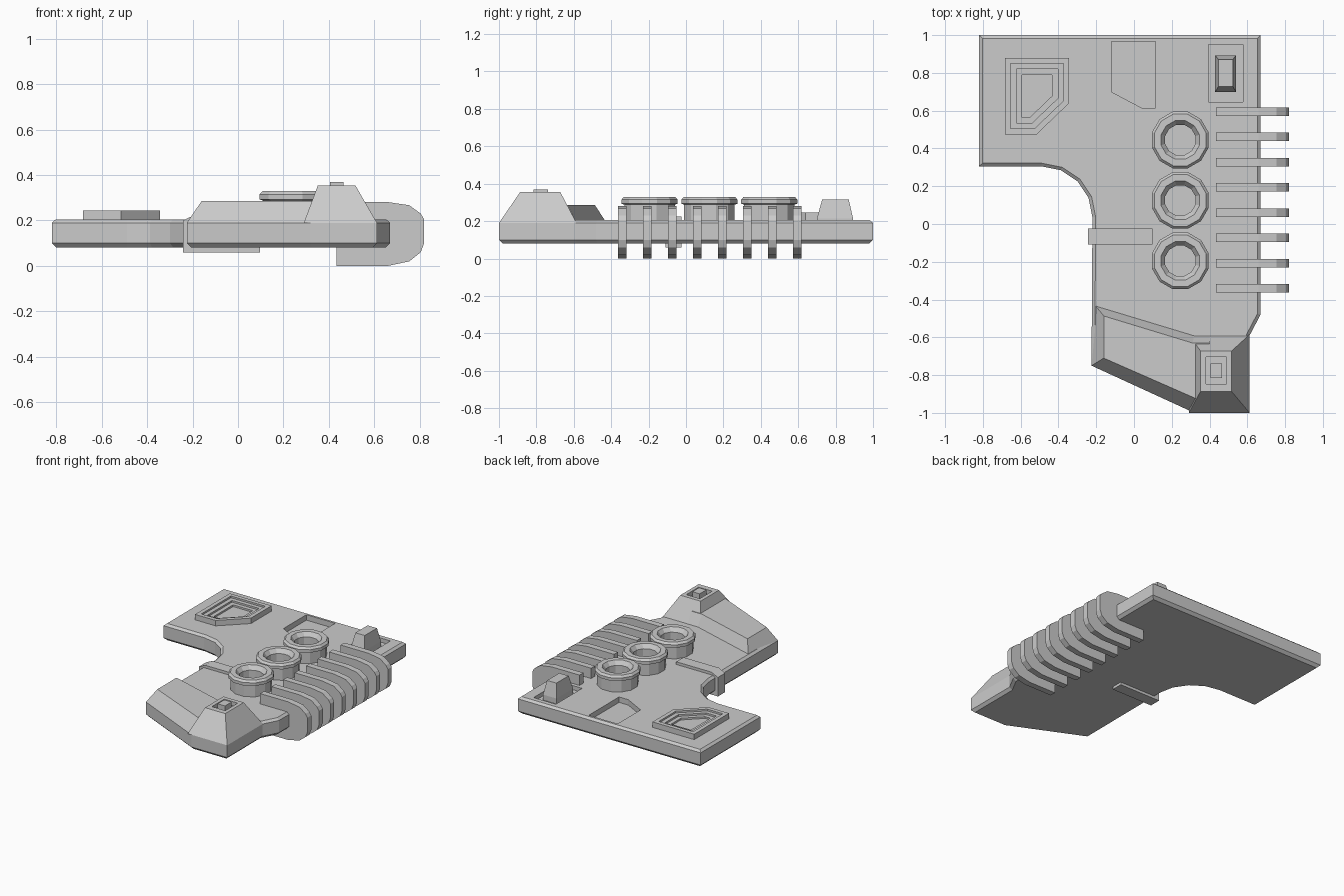
import bpy, bmesh, math
from mathutils import Vector

if "Cube" in bpy.data.objects:
    bpy.data.objects.remove(bpy.data.objects["Cube"])


def inset(pts, d):
    """Mitred inward offset of a counter-clockwise outline."""
    out = []
    for i, p in enumerate(pts):
        p = Vector(p)
        a = (p - Vector(pts[i - 1])).normalized()
        b = (Vector(pts[(i + 1) % len(pts)]) - p).normalized()
        na, nb = Vector((-a.y, a.x)), Vector((-b.y, b.x))
        out.append(tuple(p + (na + nb) * d / (1 + na.dot(nb))))
    return out


def rect(x0, x1, y0, y1):
    return [(x0, y0), (x1, y0), (x1, y1), (x0, y1)]


def loft(name, layers):
    """Closed solid from a list of (outline, z) layers with equal counts."""
    bm = bmesh.new()
    rings = [[bm.verts.new((x, y, z)) for x, y in pts] for pts, z in layers]
    n = len(rings[0])
    for lo, hi in zip(rings, rings[1:]):
        for i in range(n):
            j = (i + 1) % n
            bm.faces.new((lo[i], lo[j], hi[j], hi[i]))
    bm.faces.new(rings[0][::-1])
    bm.faces.new(rings[-1])
    bmesh.ops.recalc_face_normals(bm, faces=bm.faces)
    me = bpy.data.meshes.new(name)
    bm.to_mesh(me)
    bm.free()
    ob = bpy.data.objects.new(name, me)
    bpy.context.collection.objects.link(ob)
    return ob


def extrude_y(name, profile, y, width):
    """Solid from an x-z profile, extruded along y and centred on y."""
    ob = loft(name, [(profile, -width / 2), (profile, width / 2)])
    for v in ob.data.vertices:
        v.co = (v.co.x, y + v.co.z, v.co.y)
    ob.data.flip_normals()
    return ob


def cut(ob, outline, z0, z1):
    cutter = loft("cutter", [(outline, z0), (outline, z1)])
    cutter.hide_render = True
    mod = ob.modifiers.new("cut", 'BOOLEAN')
    mod.operation = 'DIFFERENCE'
    mod.solver = 'EXACT'
    mod.object = cutter
    bpy.context.view_layer.objects.active = ob
    bpy.ops.object.modifier_apply(modifier=mod.name)
    bpy.data.objects.remove(cutter)


# Base plate with chamfered rims and a rounded inner corner
arc = [(-0.49 + 0.27 * math.sin(math.radians(a)), 0.035 + 0.27 * math.cos(math.radians(a)))
       for a in (90, 67.5, 45, 22.5, 0)]
outline = [(-0.82, 1.0), (-0.82, 0.305)] + arc[::-1] + [
    (-0.225, -0.75), (0.32, -1.0), (0.612, -1.0), (0.612, -0.59), (0.67, -0.48), (0.67, 1.0)]
plate = loft("base_plate", [(inset(outline, 0.02), 0.08), (outline, 0.1),
                            (outline, 0.19), (inset(outline, 0.017), 0.205)])
cut(plate, [(-0.12, 0.7), (0.04, 0.615), (0.115, 0.615), (0.115, 0.967), (-0.12, 0.967)], 0.165, 0.4)
cut(plate, rect(0.395, 0.577, 0.645, 0.95), 0.175, 0.4)

# Button standing in its recess
base, top = rect(0.43, 0.54, 0.7, 0.893), rect(0.447, 0.523, 0.728, 0.87)
loft("button", [(base, 0.17), (base, 0.215), (top, 0.315)])

# Stepped badge
badge = [(-0.683, 0.88), (-0.683, 0.475), (-0.515, 0.475), (-0.343, 0.64), (-0.343, 0.88)]
steps = [(badge, 0.2), (badge, 0.245)]
for i in range(3):
    ring = inset(badge, 0.03 * (i + 1))
    steps += [(ring, 0.245 - 0.013 * i), (ring, 0.232 - 0.013 * i)]
loft("stepped_badge", steps)

# Low sloped housing and the taller tower at the front
loft("front_housing", [
    ([(-0.225, -0.75), (0.32, -1.0), (0.4, -1.0), (0.4, -0.585), (0.32, -0.585), (-0.21, -0.425)], 0.19),
    ([(-0.16, -0.71), (0.33, -0.925), (0.4, -0.925), (0.4, -0.63), (0.31, -0.63), (-0.16, -0.487)], 0.286)])
tower = loft("tower", [(rect(0.29, 0.612, -1.0, -0.585), 0.19),
                       (rect(0.352, 0.517, -0.887, -0.672), 0.355)])
cut(tower, rect(0.38, 0.49, -0.847, -0.703), 0.325, 0.5)
peg = rect(0.405, 0.465, -0.815, -0.738)
loft("tower_peg", [(peg, 0.32), (peg, 0.37)])

# Three hollow round ports
port = [(0.135, 0.2), (0.135, 0.288), (0.15, 0.293), (0.15, 0.315), (0.137, 0.33),
        (0.102, 0.33), (0.08, 0.3), (0.08, 0.225)]
for i in range(3):
    cy = 0.445 - 0.32 * i
    loft(f"port_{i + 1}", [
        ([(0.245 + r / math.cos(math.pi / 12) * math.cos(math.pi / 6 * (k + 0.5)),
           cy + r / math.cos(math.pi / 12) * math.sin(math.pi / 6 * (k + 0.5))) for k in range(12)], z)
        for r, z in port])

# Row of rounded fins wrapping the right edge
fin = [(0.435, 0.003), (0.66, 0.003), (0.755, 0.02), (0.805, 0.06), (0.82, 0.1),
       (0.82, 0.205), (0.805, 0.23), (0.755, 0.267), (0.66, 0.281), (0.435, 0.281)]
fin = [(x, 0.0 if z < 0.01 else z) for x, z in fin]
for i in range(8):
    extrude_y(f"fin_{i + 1}", fin, 0.595 - 0.1337 * i, 0.045)

# Clip around the left edge
extrude_y("edge_clip", [(-0.243, 0.06), (0.097, 0.06), (0.097, 0.225), (-0.19, 0.225), (-0.243, 0.2)],
          -0.067, 0.085)
